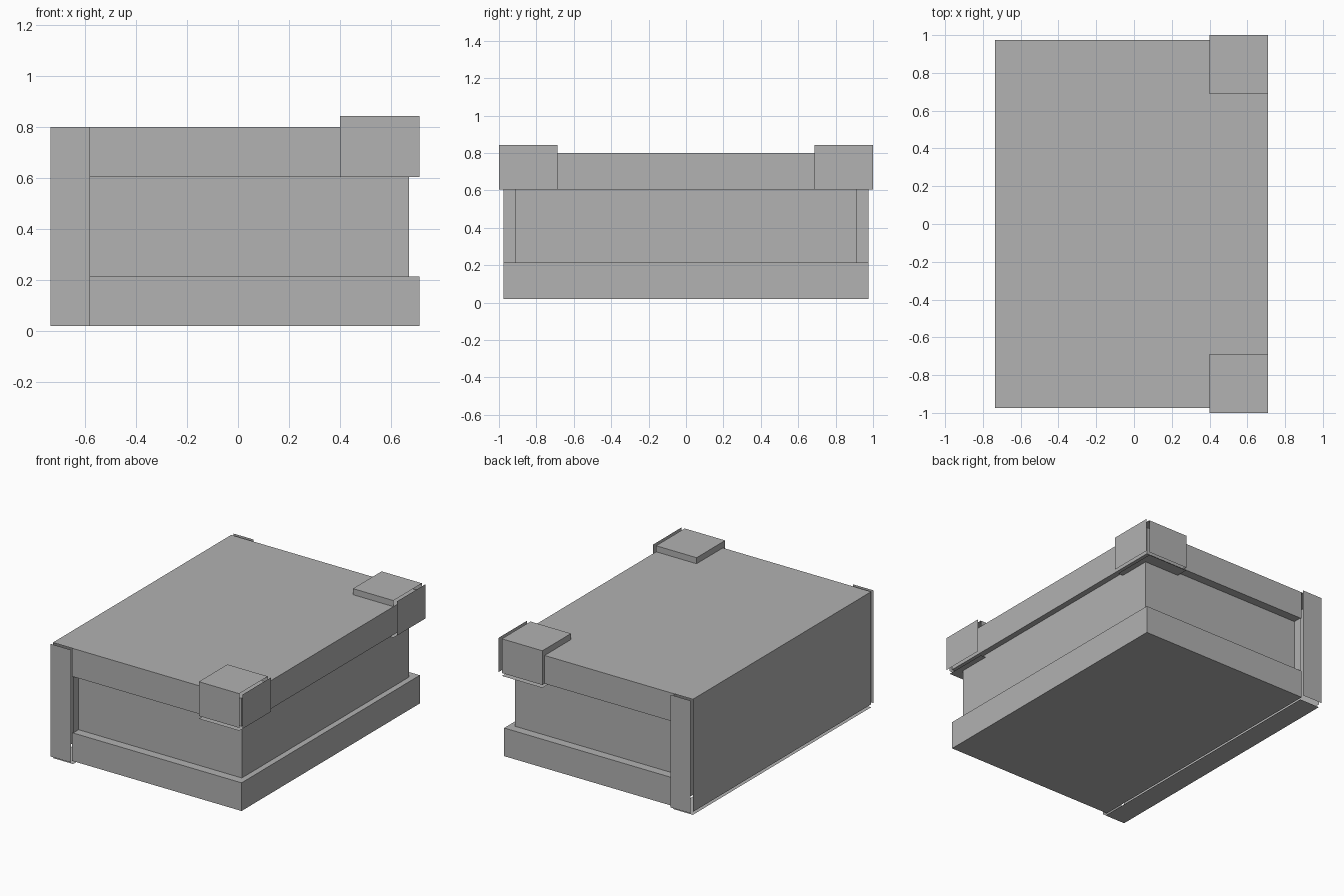
import bpy, bmesh
from mathutils import Vector

if "Cube" in bpy.data.objects:
    bpy.data.objects.remove(bpy.data.objects["Cube"])

grey = bpy.data.materials.new("plain_grey")
grey.diffuse_color = (0.445, 0.445, 0.445, 1.0)
grey.use_nodes = True
grey.node_tree.nodes["Principled BSDF"].inputs["Base Color"].default_value = grey.diffuse_color


def box(name, low, high, shift=None):
    """Box between two corners; shift moves single sides outward as loose panels."""
    low, high = Vector(low), Vector(high)
    bm = bmesh.new()
    bmesh.ops.create_cube(bm, size=1.0)
    for v in bm.verts:
        v.co = (low + high) / 2 + v.co * (high - low)
    bm.normal_update()
    if shift:
        bmesh.ops.split_edges(bm, edges=bm.edges[:])
        for f in bm.faces:
            n = f.normal.copy()
            axis = max(range(3), key=lambda i: abs(n[i]))
            key = ("+" if n[axis] > 0 else "-") + "xyz"[axis]
            for v in f.verts:
                v.co += n * shift.get(key, 0.0)
    mesh = bpy.data.meshes.new(name)
    bm.to_mesh(mesh)
    bm.free()
    mesh.materials.append(grey)
    obj = bpy.data.objects.new(name, mesh)
    bpy.context.collection.objects.link(obj)
    return obj


# Two thick covers with the page block between them
box("bottom_cover", (-0.59, -0.975, 0.02), (0.71, 0.975, 0.215))
box("top_cover", (-0.59, -0.975, 0.605), (0.71, 0.975, 0.80))
box("page_block", (-0.59, -0.915, 0.215), (0.67, 0.915, 0.605))

# Spine made of loose panels standing slightly off the ends and the base
box("spine", (-0.735, -0.975, 0.02), (-0.58, 0.975, 0.80),
    {"+y": 0.025, "-y": 0.025, "-z": 0.02})

# Corner guards on the opening edge of the top cover
for label, y0, y1 in (("front", -1.0, -0.687), ("back", 0.687, 1.0)):
    box(label + "_corner_guard", (0.40, y0, 0.605), (0.71, y1, 0.842),
        {"+x": 0.025, "-z": 0.02})
